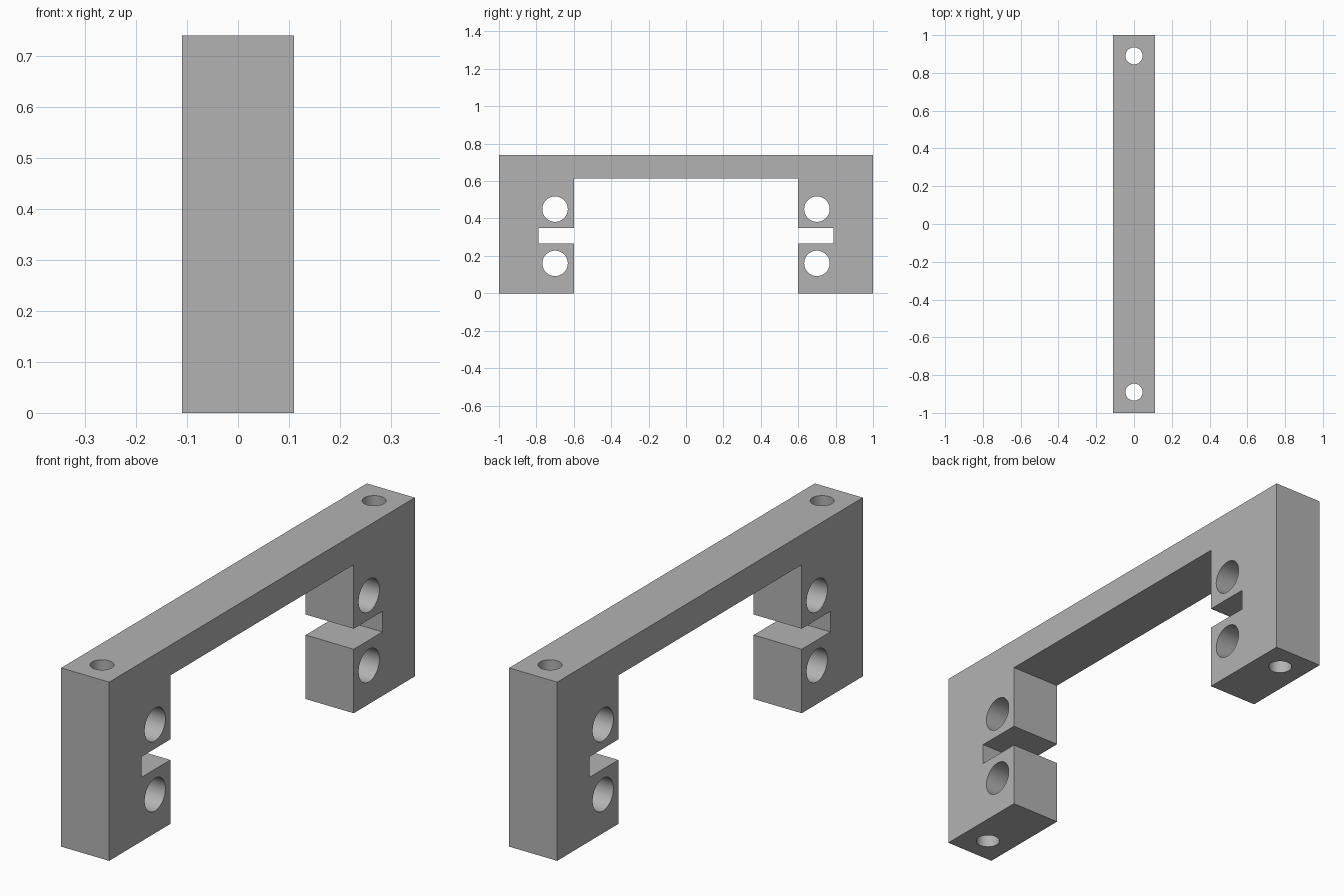
import bpy
import bmesh
import math

cube = bpy.data.objects.get("Cube")
if cube:
    bpy.data.objects.remove(cube, do_unlink=True)

HALF_WIDTH = 0.11
HEIGHT = 0.74

grey = bpy.data.materials.new("plain grey")
grey.use_nodes = True
colour = (0.45, 0.45, 0.45, 1)
grey.diffuse_color = colour
grey.node_tree.nodes["Principled BSDF"].inputs["Base Color"].default_value = colour

# Bracket: bridge with two slotted legs, a mirrored side profile pushed out along x
half = [(1, HEIGHT), (1, 0), (0.6, 0), (0.6, 0.265), (0.788, 0.265),
        (0.788, 0.35), (0.6, 0.35), (0.6, 0.615)]
outline = half + [(-y, z) for y, z in reversed(half)]

bm = bmesh.new()
face = bm.faces.new([bm.verts.new((-HALF_WIDTH, y, z)) for y, z in outline])
pushed = bmesh.ops.extrude_face_region(bm, geom=[face])["geom"]
bmesh.ops.translate(bm, vec=(2 * HALF_WIDTH, 0, 0),
                    verts=[v for v in pushed if isinstance(v, bmesh.types.BMVert)])
bmesh.ops.recalc_face_normals(bm, faces=bm.faces)
mesh = bpy.data.meshes.new("mounting_bracket")
bm.to_mesh(mesh)
bm.free()
mesh.materials.append(grey)
bracket = bpy.data.objects.new("mounting_bracket", mesh)
bpy.context.collection.objects.link(bracket)


def drill(radius, length, location, rotation=(0, 0, 0)):
    """Cut a round through hole in the bracket."""
    bpy.ops.mesh.primitive_cylinder_add(vertices=48, radius=radius, depth=length,
                                        location=location, rotation=rotation)
    cutter = bpy.context.object
    cutter.name = "hole_cutter"
    cutter.hide_render = True
    cutter.data.materials.append(grey)
    cut = bracket.modifiers.new("hole", "BOOLEAN")
    cut.operation = "DIFFERENCE"
    cut.solver = "EXACT"
    cut.object = cutter
    bpy.ops.object.select_all(action="DESELECT")
    bracket.select_set(True)
    bpy.context.view_layer.objects.active = bracket
    bpy.ops.object.modifier_apply(modifier=cut.name)
    bpy.data.objects.remove(cutter, do_unlink=True)


for side in (-1, 1):
    # Screw hole running down the whole leg
    drill(0.045, 2, (0, side * 0.89, HEIGHT / 2))
    # Rod holes above and below the slot
    for z in (0.16, 0.45):
        drill(0.068, 1, (0, side * 0.7, z), (0, math.pi / 2, 0))

bpy.ops.object.shade_smooth_by_angle(angle=math.radians(30))
